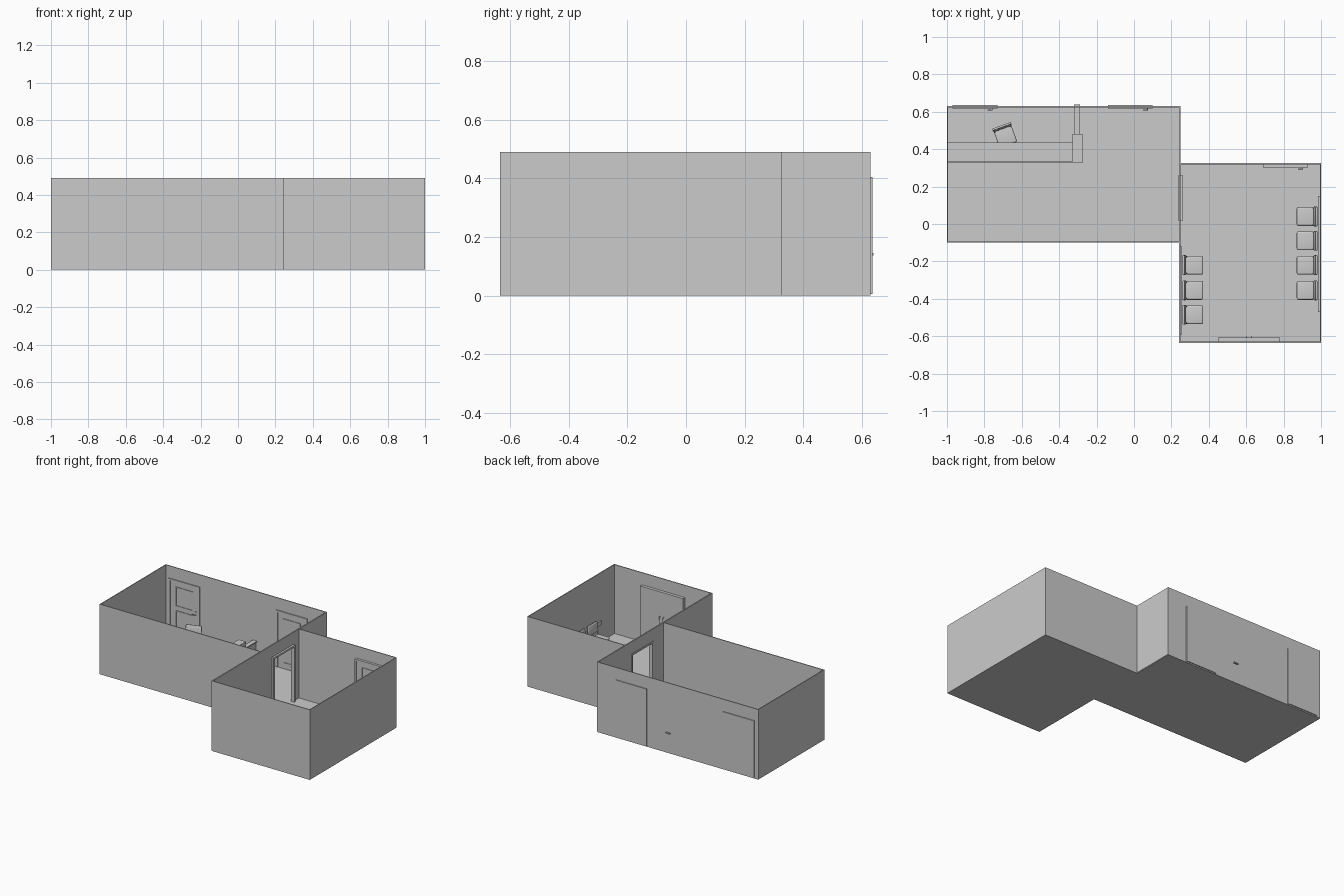
import bpy, math
from mathutils import Matrix, Vector

if "Cube" in bpy.data.objects:
    bpy.data.objects.remove(bpy.data.objects["Cube"])

H = 0.49      # wall height
T = 0.006     # wall thickness


def box(name, x0, x1, y0, y1, z0, z1, bevel=0, segs=3, m=None):
    """Box from its bounds, optionally rounded and moved by a matrix."""
    v = [(x, y, z) for z in (z0, z1) for x, y in ((x0, y0), (x1, y0), (x1, y1), (x0, y1))]
    f = [(3, 2, 1, 0), (4, 5, 6, 7), (0, 1, 5, 4), (1, 2, 6, 5), (2, 3, 7, 6), (3, 0, 4, 7)]
    me = bpy.data.meshes.new(name)
    me.from_pydata(v, [], f)
    ob = bpy.data.objects.new(name, me)
    bpy.context.collection.objects.link(ob)
    if m is not None:
        ob.matrix_world = m
    if bevel:
        b = ob.modifiers.new("round", 'BEVEL')
        b.width, b.segments = bevel, segs
        me.polygons.foreach_set("use_smooth", [True] * len(me.polygons))
    return ob


def tube(name, points, r, m):
    """Round bar along a path."""
    cu = bpy.data.curves.new(name, 'CURVE')
    cu.dimensions = '3D'
    cu.bevel_depth, cu.bevel_resolution, cu.use_fill_caps = r, 2, True
    s = cu.splines.new('POLY')
    s.points.add(len(points) - 1)
    for p, co in zip(s.points, points):
        p.co = (*co, 1)
    ob = bpy.data.objects.new(name, cu)
    bpy.context.collection.objects.link(ob)
    ob.matrix_world = m


def place(x, y, z=0, deg=0):
    return Matrix.Translation((x, y, z)) @ Matrix.Rotation(math.radians(deg), 4, 'Z')


# Floors
box("office_floor", -1, 0.245, -0.1, 0.63, 0, 0.008)
box("waiting_floor", 0.245, 1, -0.635, 0.325, 0, 0.008)

# Office walls
box("office_left_wall", -1, -1 + T, -0.1, 0.63, 0.004, H)
box("office_back_wall", -1, 0.245, 0.63 - T, 0.63, 0.004, H)
box("office_front_wall", -1, 0.242, -0.1, -0.1 + T, 0.004, H)
# Shared wall with the doorway left open
box("shared_wall_front", 0.24, 0.248, -0.635, 0.03, 0.004, H)
box("shared_wall_back", 0.24, 0.248, 0.25, 0.63, 0.004, H)
box("shared_wall_lintel", 0.24, 0.248, 0.03, 0.25, 0.395, H)
# Waiting room walls
box("waiting_front_wall", 0.24, 1, -0.635, -0.635 + T, 0.004, H)
box("waiting_back_wall", 0.24, 1, 0.325 - T, 0.325, 0.004, H)
box("waiting_right_wall", 1 - T, 1, -0.635, 0.325, 0.004, H)


def frame(w, d, m, name="door_frame"):
    """Door surround: width along x, room side at y = 0, depth toward +y."""
    t = 0.012
    for s in (-1, 1):
        a, b = sorted((s * w / 2, s * (w / 2 - t)))
        box(name + "_jamb", a, b, 0, d, 0.006, 0.405, m=m)
    box(name + "_head", -w / 2 + t, w / 2 - t, 0, d, 0.393, 0.405, m=m)


def panel_door(m, d, handle_side=1):
    """Single door with two raised mouldings and a lever handle."""
    w = 0.24
    frame(w, d, m)
    box("door_leaf", -0.108, 0.108, 0.005, d, 0.008, 0.393, m=m)
    for z0, z1 in ((0.05, 0.19), (0.225, 0.355)):
        for s in (-1, 1):
            box("moulding_side", s * 0.065 - 0.003, s * 0.065 + 0.003, 0.001, 0.005, z0, z1, m=m)
        for z in (z0, z1):
            box("moulding_rail", -0.068, 0.068, 0.001, 0.005, z - 0.003, z + 0.003, m=m)
    x = handle_side * 0.092
    box("handle_plate", x - 0.007, x + 0.007, 0.001, 0.005, 0.185, 0.225, m=m)
    tube("handle_lever", [(x, 0.004, 0.205), (x, -0.008, 0.205),
                          (x - handle_side * 0.025, -0.008, 0.205)], 0.0025, m)


panel_door(place(-0.85, 0.617), 0.019)
panel_door(place(-0.02, 0.617), 0.019)
panel_door(place(0.81, 0.302), 0.02)

# Open doorway between the rooms
frame(0.24, 0.026, place(0.262, 0.14, 0, 90), "doorway_frame")

# Double entrance door in the front wall
m = place(0.615, -0.608, 0, 180)
frame(0.33, 0.022, m, "entrance_frame")
for s in (-1, 1):
    a, b = sorted((s * 0.0015, s * 0.153))
    box("entrance_leaf", a, b, 0.005, 0.02, 0.008, 0.393, m=m)
    tube("entrance_handle", [(s * 0.014, 0.006, 0.17), (s * 0.014, -0.005, 0.17),
                             (s * 0.014, -0.005, 0.23), (s * 0.014, 0.006, 0.23)], 0.0025, m)

# Wall guards behind the chairs
box("wall_guard_left", 0.246, 0.257, -0.59, -0.12, 0.13, 0.16)
box("wall_guard_right", 0.983, 0.996, -0.47, 0.15, 0.13, 0.16)

# Reception desk: front panel, worktop, end block and low side partition
box("counter_front", -0.997, -0.33, 0.325, 0.335, 0.008, 0.2)
box("counter_top", -0.997, -0.33, 0.335, 0.435, 0.137, 0.147)
box("counter_end", -0.33, -0.275, 0.325, 0.48, 0.008, 0.2)
box("partition", -0.312, -0.298, 0.48, 0.627, 0.008, 0.137)
box("partition_cap", -0.321, -0.289, 0.48, 0.64, 0.137, 0.145)


def chair(x, y, deg):
    """Padded chair facing local -y, with a bent tube frame."""
    m = place(x, y, 0.008, deg)
    box("seat", -0.05, 0.05, -0.055, 0.04, 0.076, 0.094, 0.009, 4, m)
    tilt = m @ Matrix.Translation((0, 0.035, 0.11)) @ Matrix.Rotation(math.radians(-8), 4, 'X')
    box("backrest", -0.053, 0.053, 0, 0.012, 0, 0.068, 0.0055, 3, tilt)
    for s in (-1, 1):
        tube("front_leg", [(s * 0.044, -0.048, 0), (s * 0.044, -0.042, 0.08),
                           (s * 0.044, 0.03, 0.08)], 0.0035, m)
        tube("back_leg", [(s * 0.044, 0.05, 0), (s * 0.044, 0.032, 0.08),
                          (s * 0.044, 0.048, 0.15)], 0.0035, m)


for y in (0.04, -0.09, -0.22, -0.355):
    chair(0.925, y, -90)
for y in (-0.22, -0.355, -0.485):
    chair(0.315, y, 90)
chair(-0.69, 0.475, 20)
